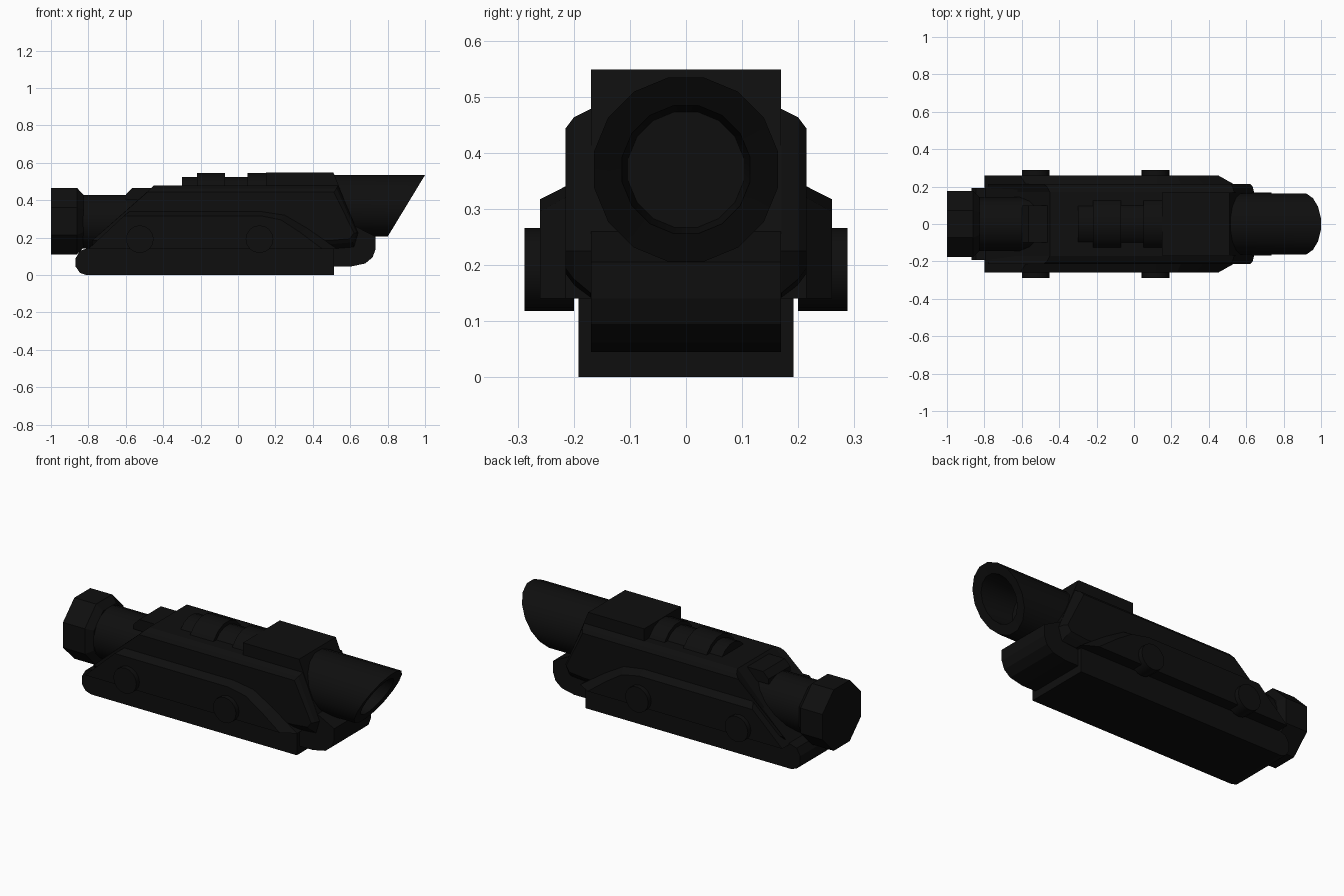
import bpy, bmesh, math

cube = bpy.data.objects.get("Cube")
if cube:
    bpy.data.objects.remove(cube, do_unlink=True)

# Single matte black finish
black = bpy.data.materials.new("matte_black")
black.use_nodes = True
colour = (0.0045, 0.0045, 0.0045, 1)
black.diffuse_color = colour
bsdf = black.node_tree.nodes["Principled BSDF"]
bsdf.inputs["Base Color"].default_value = colour
bsdf.inputs["Roughness"].default_value = 0.7


def loft(name, rings, smooth=False):
    """Skin equal-length rings of points and cap both ends."""
    bm = bmesh.new()
    loops = [[bm.verts.new(p) for p in ring] for ring in rings]
    n = len(rings[0])
    for a, b in zip(loops, loops[1:]):
        for i in range(n):
            j = (i + 1) % n
            bm.faces.new((a[i], a[j], b[j], b[i]))
    bm.faces.new(loops[0])
    bm.faces.new(loops[-1])
    bmesh.ops.recalc_face_normals(bm, faces=bm.faces[:])
    mesh = bpy.data.meshes.new(name)
    bm.to_mesh(mesh)
    bm.free()
    mesh.materials.append(black)
    obj = bpy.data.objects.new(name, mesh)
    bpy.context.collection.objects.link(obj)
    if smooth:
        bpy.ops.object.select_all(action="DESELECT")
        obj.select_set(True)
        bpy.context.view_layer.objects.active = obj
        bpy.ops.object.shade_smooth_by_angle(angle=math.radians(32))
    return obj


def slab(name, sections):
    """Loft side profiles (x, z) across the given y positions."""
    return loft(name, [[(x, y, z) for x, z in prof] for y, prof in sections])


def block(name, half_width, prof):
    return slab(name, [(-half_width, prof), (half_width, prof)])


def circle(x, zc, r, n, slope=0, x_top=None):
    """Ring around the x axis; with x_top the ring lies on a slanted plane."""
    pts = []
    for i in range(n):
        a = 2 * math.pi * (i + 0.5) / n
        z = zc + r * math.cos(a)
        px = x if x_top is None else x_top - (0.535 - z) * slope
        pts.append((px, r * math.sin(a), z))
    return pts


def tube(name, zc, steps, n=16):
    return loft(name, [circle(x, zc, r, n) for x, r in steps], True)


# Battery base with rounded rear end
block("base", 0.192, [(-0.81, 0), (-0.845, 0.012), (-0.868, 0.045), (-0.868, 0.09),
                      (-0.845, 0.13), (-0.80, 0.145), (0.512, 0.145), (0.512, 0)])

# Wide side rails, tapering outwards
rail_in = [(-0.80, 0.14), (-0.58, 0.34), (0.12, 0.34), (0.25, 0.32), (0.37, 0.25), (0.53, 0.14)]
rail_out = [(-0.80, 0.14), (-0.61, 0.317), (0.12, 0.317), (0.23, 0.295), (0.33, 0.23), (0.45, 0.14)]
slab("side_rails", [(-0.26, rail_out), (-0.215, rail_in), (0.215, rail_in), (0.26, rail_out)])


# Main housing with chamfered long edges
def housing(top, low, trim):
    return [(-0.78, low), (-0.45 - (0.478 - top), top), (0.535 - trim, top),
            (0.642 - trim, 0.225), (0.62 - trim, low + 0.01), (0.5, low)]


half = [(0.215, housing(0.443, 0.185, 0.022)), (0.2, housing(0.463, 0.165, 0.008)),
        (0.17, housing(0.478, 0.14, 0))]
slab("housing", [(-y, p) for y, p in half] + [(y, p) for y, p in reversed(half)])

# Raised saddle where the rear tube enters the housing
block("rear_saddle", 0.10, [(-0.60, 0.40), (-0.60, 0.43), (-0.565, 0.465), (-0.42, 0.465), (-0.42, 0.40)])

# Front hood around the objective, with a slanted face
block("hood", 0.169, [(0.15, 0.40), (0.15, 0.548), (0.51, 0.548), (0.642, 0.225), (0.5, 0.225)])

# Lower nose
block("nose", 0.169, [(0.45, 0.045), (0.60, 0.045), (0.68, 0.062), (0.72, 0.095),
                      (0.736, 0.14), (0.736, 0.205), (0.63, 0.26), (0.45, 0.26)])

# Ringed adjuster along the top
tube("adjuster", 0.40, [(-0.30, 0.126), (-0.22, 0.126), (-0.22, 0.148), (-0.07, 0.148),
                        (-0.07, 0.127), (0.05, 0.127), (0.05, 0.148), (0.2, 0.148)])

# Rear tube and eyepiece
tube("rear_tube", 0.286, [(-0.87, 0.146), (-0.40, 0.146)])
r8 = 0.177 / math.cos(math.pi / 8)
loft("eyepiece", [circle(x, 0.288, r, 8) for x, r in
                  [(-1.0, r8), (-0.86, r8), (-0.825, 0.152)]])

# Objective tube with slanted mouth and recessed lens
s = 0.2 / 0.33
loft("objective", [circle(0.45, 0.37, 0.167, 16),
                   circle(0, 0.37, 0.167, 16, s, 1.0),
                   circle(0, 0.37, 0.116, 16, s, 0.995),
                   circle(0.72, 0.37, 0.105, 16)], True)

# Rail bolts on both sides
for side, sign in (("left", 1), ("right", -1)):
    for place, x in (("rear", -0.525), ("front", 0.115)):
        rings = [[(x + 0.074 * math.cos(2 * math.pi * i / 16), sign * y,
                   0.192 + 0.074 * math.sin(2 * math.pi * i / 16)) for i in range(16)]
                 for y in (0.2, 0.288)]
        loft(f"bolt_{place}_{side}", rings, True)
